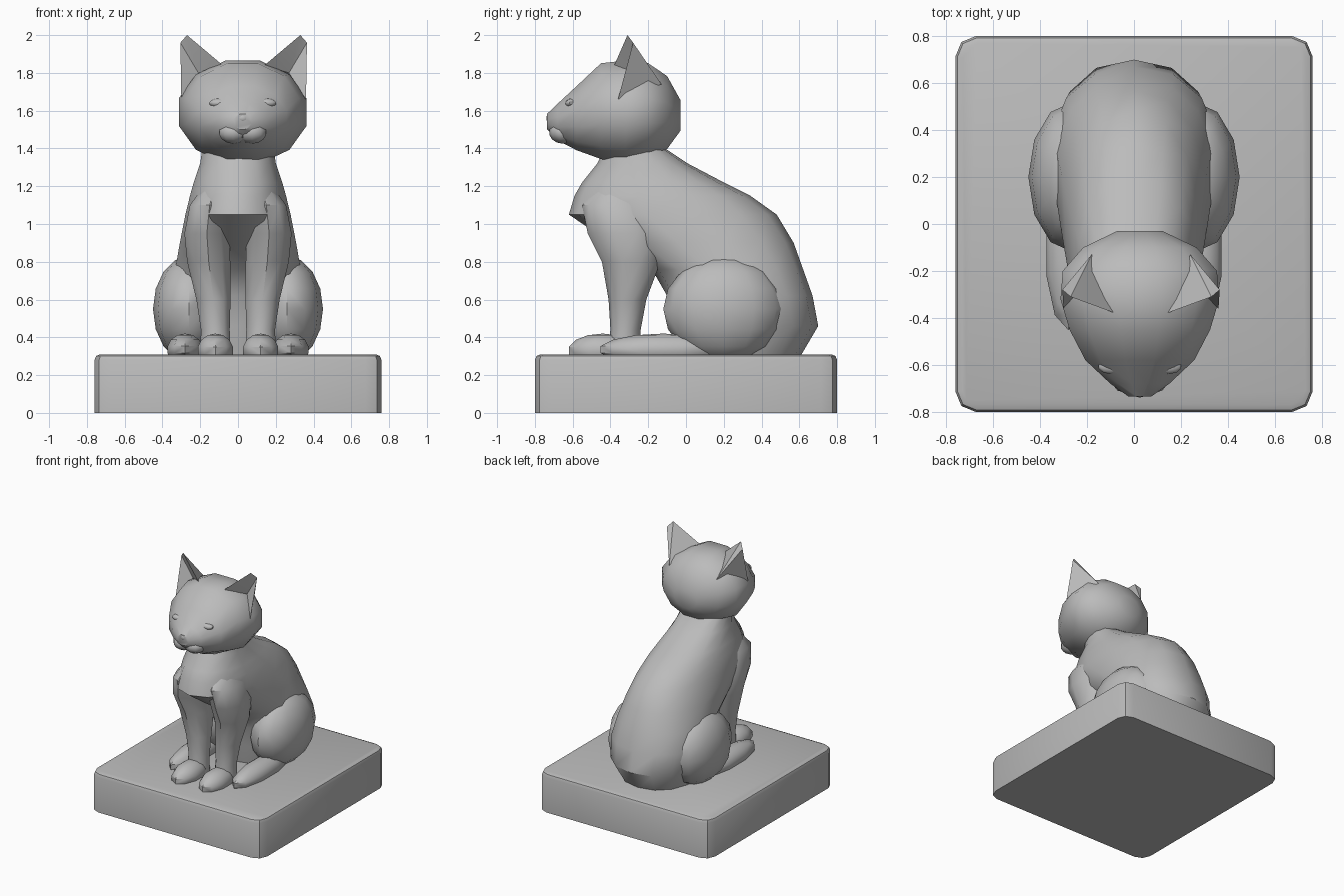
import bpy, bmesh, math
from mathutils import Vector

cube = bpy.data.objects.get("Cube")
if cube:
    bpy.data.objects.remove(cube, do_unlink=True)

stone = bpy.data.materials.new("grey_stone")
stone.use_nodes = True
GREY = (0.5, 0.5, 0.5, 1)
stone.diffuse_color = GREY
stone.node_tree.nodes["Principled BSDF"].inputs["Base Color"].default_value = GREY


def finish(name, bm, mirror=False, x=0.0, angle=40):
    """Turn a bmesh into a shaded object, optionally mirrored about its origin."""
    bmesh.ops.recalc_face_normals(bm, faces=bm.faces)
    mesh = bpy.data.meshes.new(name)
    bm.to_mesh(mesh)
    bm.free()
    mesh.materials.append(stone)
    obj = bpy.data.objects.new(name, mesh)
    bpy.context.collection.objects.link(obj)
    obj.location.x = x
    if mirror:
        obj.modifiers.new("Mirror", 'MIRROR')
    bpy.ops.object.select_all(action='DESELECT')
    obj.select_set(True)
    bpy.context.view_layer.objects.active = obj
    bpy.ops.object.shade_smooth_by_angle(angle=math.radians(angle))
    return obj


def loft(name, rings, sides=12, along_y=False, power=1.0, **kw):
    """Skin rings of (position, centre x, centre 2, radius x, radius 2)."""
    bm = bmesh.new()
    loops = []
    for t, cx, c2, rx, r2 in rings:
        loop = []
        for i in range(sides):
            a = 2 * math.pi * (i + 0.5) / sides
            c, s = math.cos(a), math.sin(a)
            u = cx + rx * math.copysign(abs(c) ** power, c)
            v = c2 + r2 * math.copysign(abs(s) ** power, s)
            loop.append(bm.verts.new((u, t, v) if along_y else (u, v, t)))
        loops.append(loop)
    for a, b in zip(loops, loops[1:]):
        for i in range(sides):
            j = (i + 1) % sides
            bm.faces.new((a[i], a[j], b[j], b[i]))
    bm.faces.new(loops[0])
    bm.faces.new(loops[-1])
    return finish(name, bm, **kw)


def blob(name, centre, size, segments=10, rings=7, **kw):
    """Low-poly ellipsoid."""
    bm = bmesh.new()
    bmesh.ops.create_uvsphere(bm, u_segments=segments, v_segments=rings, radius=1)
    for v in bm.verts:
        v.co = Vector(c + s * p for c, s, p in zip(centre, size, v.co))
    return finish(name, bm, **kw)


# Plinth: box with chamfered corners and a softened rim
bm = bmesh.new()
bmesh.ops.create_cube(bm, size=1)
for v in bm.verts:
    v.co = Vector((v.co.x * 1.52, v.co.y * 1.6, (v.co.z + 0.5) * 0.31))
upright = [e for e in bm.edges if abs(e.verts[0].co.z - e.verts[1].co.z) > 0.1]
bmesh.ops.bevel(bm, geom=upright, offset=0.085, segments=2, profile=0.5, affect='EDGES')
rim = [e for e in bm.edges if min(v.co.z for v in e.verts) > 0.3]
bmesh.ops.bevel(bm, geom=rim, offset=0.03, segments=2, profile=0.5, affect='EDGES')
finish("plinth", bm)

# Torso: height, front, back, half width
torso = [
    (0.29, -0.05, 0.60, 0.27), (0.46, -0.08, 0.70, 0.34),
    (0.62, -0.10, 0.67, 0.36), (0.76, -0.18, 0.62, 0.34),
    (0.90, -0.40, 0.57, 0.315), (1.05, -0.62, 0.48, 0.285),
    (1.15, -0.59, 0.34, 0.26), (1.22, -0.55, 0.20, 0.24),
    (1.32, -0.47, 0.01, 0.205), (1.42, -0.42, -0.14, 0.19),
]
loft("torso", [(z, 0, (f + b) / 2, w, (b - f) / 2) for z, f, b, w in torso],
     sides=14, power=0.9)

# Head: depth, bottom, top, half width
head = [
    (-0.735, 1.50, 1.585, 0.05), (-0.68, 1.44, 1.64, 0.13),
    (-0.58, 1.385, 1.735, 0.24), (-0.45, 1.335, 1.86, 0.31),
    (-0.32, 1.31, 1.875, 0.35), (-0.20, 1.34, 1.86, 0.34),
    (-0.10, 1.39, 1.79, 0.25), (-0.03, 1.49, 1.66, 0.10),
]
loft("head", [(y, 0.025, (lo + hi) / 2, w, (hi - lo) / 2) for y, lo, hi, w in head],
     along_y=True)

# Ears: hollow-fronted pyramids with a blunt tip
bm = bmesh.new()
tip, side_tip, outer, inner, back, hollow = [bm.verts.new(p) for p in (
    (0.30, -0.31, 2.0), (0.335, -0.28, 1.96), (0.33, -0.36, 1.66),
    (0.11, -0.38, 1.84), (0.21, -0.13, 1.74), (0.24, -0.27, 1.80))]
for f in ((tip, inner, hollow), (tip, hollow, side_tip), (side_tip, hollow, outer),
          (side_tip, outer, back), (tip, side_tip, back), (tip, back, inner),
          (inner, back, outer, hollow)):
    bm.faces.new(f)
finish("ears", bm, mirror=True, x=0.03)

# Face details
blob("eyelids", (0.125, -0.605, 1.64), (0.055, 0.035, 0.025), mirror=True, x=0.025)
blob("muzzle_pads", (0.05, -0.65, 1.485), (0.08, 0.075, 0.06), mirror=True, x=0.025)
blob("nose", (0.025, -0.71, 1.56), (0.04, 0.03, 0.03))

# Front legs, tapering from shoulder to ankle
loft("front_legs", [
    (0.30, 0.12, -0.33, 0.085, 0.09), (0.44, 0.12, -0.32, 0.08, 0.08),
    (0.60, 0.13, -0.31, 0.095, 0.10), (0.80, 0.155, -0.29, 0.12, 0.155),
    (0.95, 0.165, -0.32, 0.125, 0.20), (1.10, 0.15, -0.36, 0.11, 0.19),
    (1.18, 0.13, -0.36, 0.07, 0.12)], sides=10, mirror=True)
blob("front_paws", (0.12, -0.44, 0.33), (0.1, 0.185, 0.09), mirror=True)

# Hind legs
blob("haunches", (0.26, 0.20, 0.55), (0.19, 0.32, 0.28), segments=12, rings=8, mirror=True)
blob("hind_feet", (0.28, -0.12, 0.335), (0.1, 0.34, 0.085), mirror=True)
